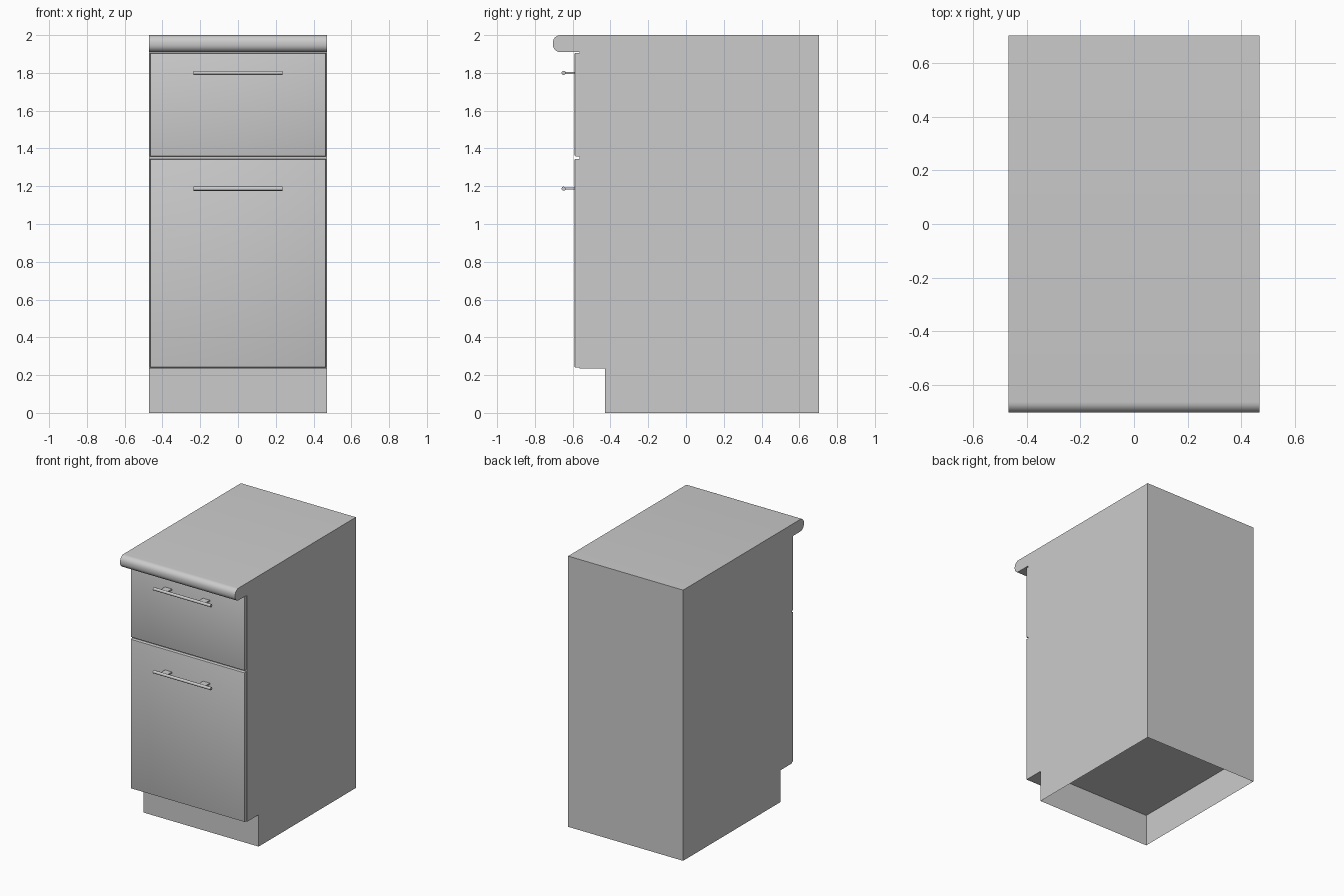
import bpy, bmesh, math

if "Cube" in bpy.data.objects:
    bpy.data.objects.remove(bpy.data.objects["Cube"])

W = 0.47  # half width


def finish(name, bm, smooth=True):
    bmesh.ops.recalc_face_normals(bm, faces=bm.faces)
    me = bpy.data.meshes.new(name)
    bm.to_mesh(me)
    bm.free()
    ob = bpy.data.objects.new(name, me)
    bpy.context.collection.objects.link(ob)
    if smooth:
        bpy.ops.object.select_all(action='DESELECT')
        ob.select_set(True)
        bpy.context.view_layer.objects.active = ob
        bpy.ops.object.shade_smooth_by_angle(angle=math.radians(35))
    return ob


def box(name, x0, x1, y0, y1, z0, z1, bevel=0):
    bm = bmesh.new()
    bmesh.ops.create_cube(bm, size=1)
    for v in bm.verts:
        v.co = ((x0 + x1) / 2 + v.co.x * (x1 - x0),
                (y0 + y1) / 2 + v.co.y * (y1 - y0),
                (z0 + z1) / 2 + v.co.z * (z1 - z0))
    if bevel:  # round the edges of the front face only
        edges = [e for e in bm.edges if all(abs(v.co.y - y0) < 1e-5 for v in e.verts)]
        bmesh.ops.bevel(bm, geom=edges, offset=bevel, segments=2, profile=0.5, affect='EDGES')
    return finish(name, bm, bool(bevel))


# Countertop: side profile with a rounded front nose, extruded across the width
TOP, UNDER, R = 2.0, 1.91, 0.04
profile = [(0.705, UNDER), (0.705, TOP)]
for zc, start in ((TOP - R, 90), (UNDER + R, 180)):
    for i in range(7):
        a = math.radians(start + i * 15)
        profile.append((-0.705 + R + R * math.cos(a), zc + R * math.sin(a)))
bm = bmesh.new()
face = bm.faces.new([bm.verts.new((-W, y, z)) for y, z in profile])
ext = bmesh.ops.extrude_face_region(bm, geom=[face])
bmesh.ops.translate(bm, vec=(2 * W, 0, 0),
                    verts=[g for g in ext['geom'] if isinstance(g, bmesh.types.BMVert)])
finish("countertop", bm)

# Carcass
box("carcass", -W, W, -0.565, 0.705, 0.235, UNDER)

# Plinth: four thin walls, open underneath
bm = bmesh.new()
corners = [(-W, -0.43), (W, -0.43), (W, 0.705), (-W, 0.705)]
for (xa, ya), (xb, yb) in zip(corners, corners[1:] + corners[:1]):
    bm.faces.new([bm.verts.new(c) for c in
                  ((xa, ya, 0), (xb, yb, 0), (xb, yb, 0.235), (xa, ya, 0.235))])
bmesh.ops.remove_doubles(bm, verts=bm.verts, dist=1e-5)
finish("plinth", bm, False)

# Fronts with their bar handles
for name, z0, z1, hz in (("drawer", 1.358, 1.905, 1.80), ("door", 0.24, 1.344, 1.187)):
    box(name + "_front", -0.465, 0.465, -0.59, -0.565, z0, z1, 0.006)
    bpy.ops.mesh.primitive_cylinder_add(vertices=12, radius=0.011, depth=0.472,
                                        location=(0, -0.648, hz),
                                        rotation=(0, math.pi / 2, 0))
    bpy.context.object.name = name + "_handle_bar"
    bpy.ops.object.shade_smooth_by_angle(angle=math.radians(35))
    for side, x in (("left", -0.155), ("right", 0.155)):
        box(f"{name}_handle_post_{side}", x - 0.028, x + 0.028, -0.648, -0.588,
            hz - 0.005, hz + 0.005)
